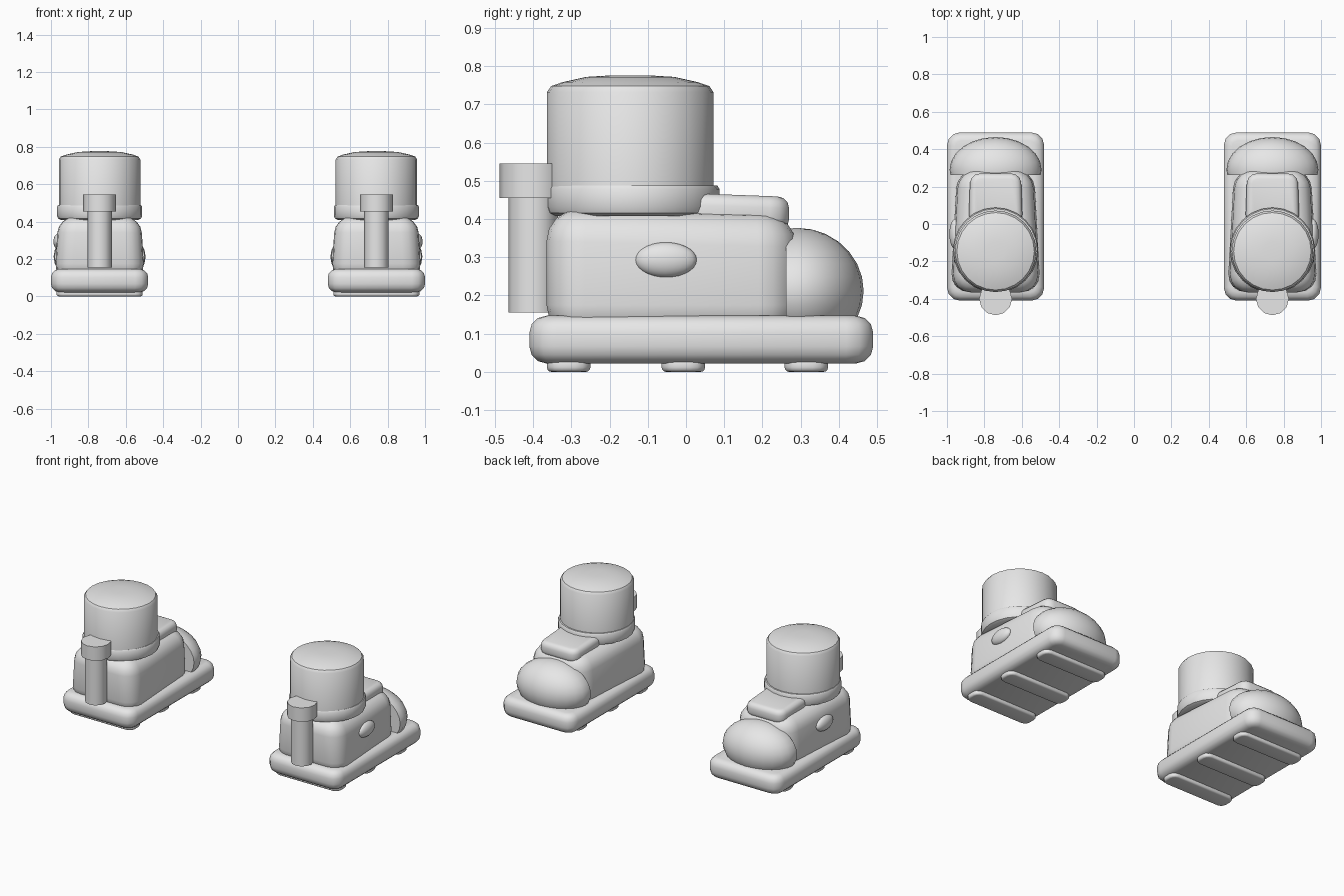
import bpy, bmesh, math
from mathutils import Vector, Matrix

cube = bpy.data.objects.get("Cube")
if cube:
    bpy.data.objects.remove(cube, do_unlink=True)

grey = bpy.data.materials.new("light grey")
grey.use_nodes = True
grey.diffuse_color = (0.8, 0.8, 0.8, 1)
grey.node_tree.nodes["Principled BSDF"].inputs["Base Color"].default_value = (0.8, 0.8, 0.8, 1)


def finish(name, bm, x, angle=40):
    bmesh.ops.recalc_face_normals(bm, faces=bm.faces)
    mesh = bpy.data.meshes.new(name)
    bm.to_mesh(mesh)
    bm.free()
    mesh.materials.append(grey)
    obj = bpy.data.objects.new(name, mesh)
    obj.location.x = x
    bpy.context.collection.objects.link(obj)
    bpy.ops.object.select_all(action='DESELECT')
    obj.select_set(True)
    bpy.context.view_layer.objects.active = obj
    bpy.ops.object.shade_smooth_by_angle(angle=math.radians(angle))
    return obj


def soft_box(name, x, y, z, half, bevel, front_half=None, front_top=None, top_scale=1.0,
             corner=0.0, segments=3):
    """Tapered box; y and z are (low, high), corner rounds the upright edges first."""
    bm = bmesh.new()
    bmesh.ops.create_cube(bm, size=2)
    for v in bm.verts:
        front, top = v.co.y > 0, v.co.z > 0
        w = front_half if front and front_half else half
        v.co.x *= w * (top_scale if top else 1)
        v.co.y = y[front]
        v.co.z = front_top if (front and top and front_top) else z[top]
    if corner:
        upright = [e for e in bm.edges
                   if (e.verts[0].co.z > sum(z) / 2) != (e.verts[1].co.z > sum(z) / 2)]
        bmesh.ops.bevel(bm, geom=upright, offset=corner, segments=segments,
                        profile=0.5, affect='EDGES')
        rims = [e for e in bm.edges if abs(e.calc_face_angle(0)) > 0.8]
    else:
        rims = bm.edges[:]
    bmesh.ops.bevel(bm, geom=rims, offset=bevel, segments=segments,
                    profile=0.5, affect='EDGES', clamp_overlap=True)
    return finish(name, bm, x, 50)


def lathe(name, x, y, profile, sides):
    """Closed solid of revolution from (radius, height) points."""
    bm = bmesh.new()
    rings = []
    for r, z in profile:
        rings.append([bm.verts.new((r * math.sin(a), y - r * math.cos(a), z))
                      for a in (2 * math.pi * i / sides for i in range(sides))])
    for low, high in zip(rings, rings[1:]):
        for i in range(sides):
            j = (i + 1) % sides
            bm.faces.new((low[i], low[j], high[j], high[i]))
    bm.faces.new(rings[0])
    bm.faces.new(rings[-1])
    return finish(name, bm, x, 35)


def ellipsoid(name, x, centre, radii, cut_y=None):
    bm = bmesh.new()
    bmesh.ops.create_uvsphere(bm, u_segments=24, v_segments=14, radius=1)
    bmesh.ops.transform(bm, verts=bm.verts,
                        matrix=Matrix.Translation(centre) @ Matrix.Diagonal((*radii, 1)))
    if cut_y is not None:
        cut = bmesh.ops.bisect_plane(bm, geom=bm.verts[:] + bm.edges[:] + bm.faces[:],
                                     plane_co=(0, cut_y, 0), plane_no=(0, -1, 0),
                                     clear_outer=True)
        bmesh.ops.contextual_create(
            bm, geom=[e for e in cut["geom_cut"] if isinstance(e, bmesh.types.BMEdge)])
    return finish(name, bm, x)


for side, s in (("left", 1), ("right", -1)):
    x = s * 0.74
    # sole and its treads
    soft_box(side + "_sole", x, (-0.41, 0.49), (0.022, 0.147), 0.26, 0.045, corner=0.07)
    for i, y in enumerate((-0.307, -0.007, 0.315)):
        soft_box(f"{side}_tread_{i + 1}", x, (y - 0.057, y + 0.057), (0, 0.034), 0.23,
                 0.012, corner=0.04)
    # shoe upper, toe cap and tongue
    soft_box(side + "_upper", x, (-0.365, 0.29), (0.09, 0.427), 0.246, 0.085,
             front_half=0.21, front_top=0.412, top_scale=0.92, corner=0.1, segments=4)
    ellipsoid(side + "_toe_cap", x, (0, 0.29, 0.212), (0.246, 0.175, 0.165), cut_y=0.262)
    soft_box(side + "_tongue", x, (0.0, 0.27), (0.37, 0.468), 0.145, 0.03,
             front_half=0.135, front_top=0.458, corner=0.05)
    # ankle cuff and leg
    lathe(side + "_cuff", x, -0.14,
          [(0.205, 0.408), (0.222, 0.416), (0.228, 0.432), (0.228, 0.478), (0.222, 0.488)], 24)
    lathe(side + "_leg", x, -0.146,
          [(0.218, 0.44), (0.218, 0.732), (0.207, 0.748), (0.178, 0.758),
           (0.115, 0.772), (0.05, 0.776)], 24)
    # heel post with its cap
    lathe(side + "_heel_post", x, -0.4, [(0.065, 0.155), (0.065, 0.47)], 12)
    lathe(side + "_heel_post_cap", x, -0.4, [(0.088, 0.455), (0.088, 0.545)], 12)
    # outer side button
    ellipsoid(side + "_button", x, (s * 0.215, -0.053, 0.293), (0.032, 0.081, 0.046))
